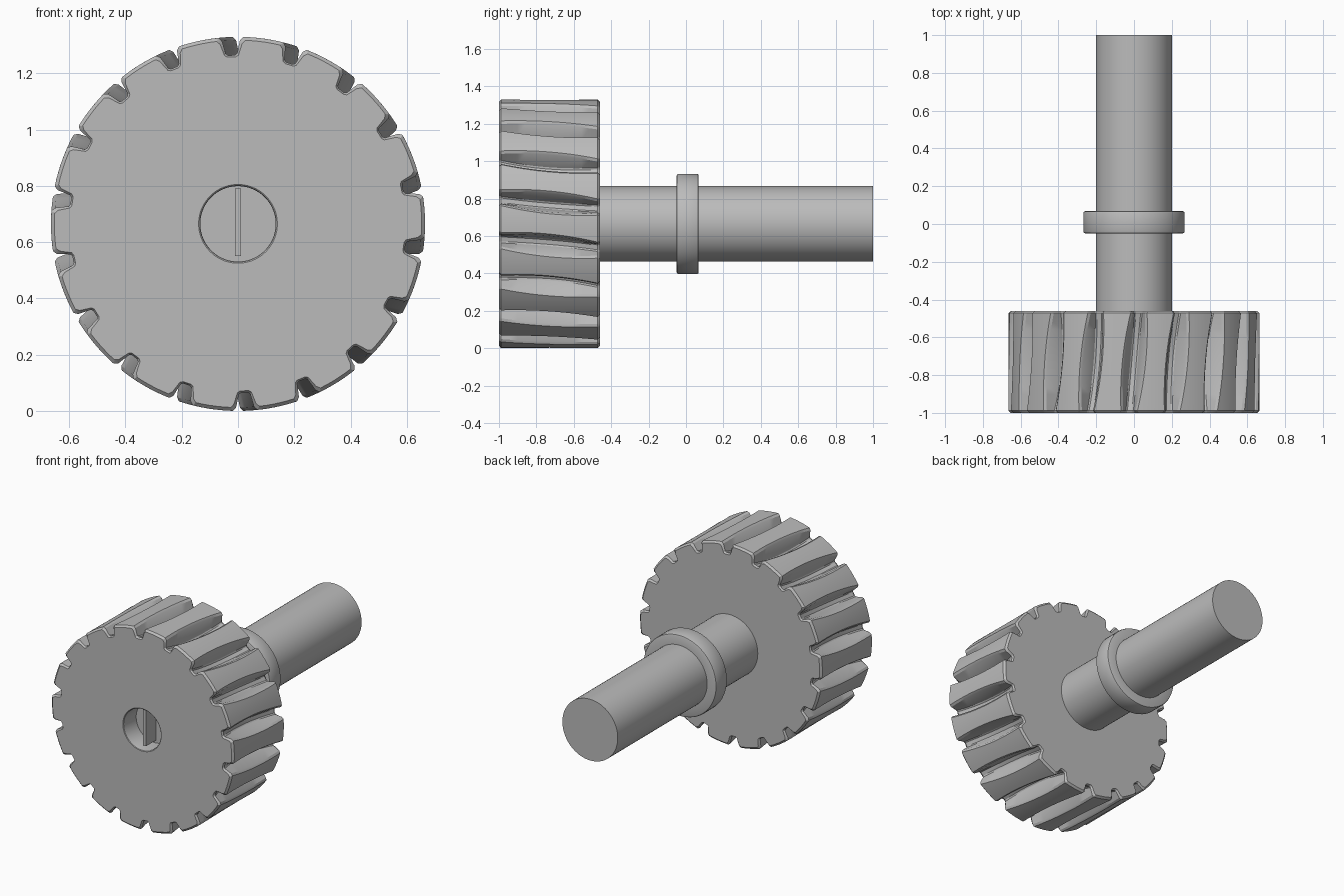
import bpy, bmesh, math

if "Cube" in bpy.data.objects:
    bpy.data.objects.remove(bpy.data.objects["Cube"], do_unlink=True)

R = 0.665            # head radius, also the height of the axis
FRONT, BACK = -1.0, -0.46
GROOVES = 18
STATIONS = 12
EDGE = 0.012         # edge rounding of the teeth

grey = bpy.data.materials.new("plain grey")
grey.use_nodes = True
colour = (0.5, 0.5, 0.5, 1)
grey.diffuse_color = colour
grey.node_tree.nodes["Principled BSDF"].inputs["Base Color"].default_value = colour


def loft(name, rings):
    """Skin rings of (angle, radius, y) points around the main axis and cap both ends."""
    bm = bmesh.new()
    loops = [[bm.verts.new((r * math.cos(a), y, R + r * math.sin(a))) for a, r, y in ring]
             for ring in rings]
    n = len(loops[0])
    for lo, hi in zip(loops, loops[1:]):
        for i in range(n):
            j = (i + 1) % n
            bm.faces.new((lo[i], lo[j], hi[j], hi[i]))
    bm.faces.new(loops[0])
    bm.faces.new(loops[-1])
    bmesh.ops.recalc_face_normals(bm, faces=bm.faces)
    return finish(name, bm)


def finish(name, bm):
    mesh = bpy.data.meshes.new(name)
    bm.to_mesh(mesh)
    bm.free()
    mesh.materials.append(grey)
    obj = bpy.data.objects.new(name, mesh)
    bpy.context.collection.objects.link(obj)
    bpy.ops.object.select_all(action="DESELECT")
    obj.select_set(True)
    bpy.context.view_layer.objects.active = obj
    bpy.ops.object.shade_smooth_by_angle(angle=math.radians(28))
    return obj


def turned(name, profile, sides=64):
    angles = [math.tau * i / sides for i in range(sides)]
    return loft(name, [[(a, r, y) for a in angles] for r, y in profile])


def tooth_ring(u, y, inset=0.0):
    """Outline of the head at u (-1 front, 1 back): slanted grooves, widest and deepest midway."""
    bulge = 1 - u * u
    top = R - inset
    width = 0.032 + 0.018 * bulge + inset * 0.6
    floor = 0.02 + inset * 0.4
    bottom = R - 0.065 - 0.035 * bulge - inset * 0.5
    groove = [(-width - EDGE, top), (-width, top - EDGE), (-floor, bottom + 0.006),
              (-floor * 0.6, bottom), (floor * 0.6, bottom), (floor, bottom + 0.006),
              (width, top - EDGE), (width + EDGE, top)]
    pitch = math.tau / GROOVES
    start = (width + EDGE) / top
    ring = []
    for k in range(GROOVES):
        c = math.pi / 2 - math.radians(2.2) * u + k * pitch
        ring += [(c + t / r, r, y) for t, r in groove]
        for s in range(1, 5):
            ring.append((c + start + (pitch - 2 * start) * s / 5, top, y))
    return ring


# Grooved head, with a round recess in the front face
front = tooth_ring(-1, FRONT, EDGE)
recess = [(0.5, FRONT), (0.14, FRONT), (0.136, FRONT + 0.003), (0.134, FRONT + 0.01), (0.134, FRONT + 0.13)]
rings = [[(a, r, y) for a, _, _ in front] for r, y in reversed(recess)]
rings.append(front)
for i in range(STATIONS + 1):
    u = -1 + 2 * i / STATIONS
    y = (FRONT + BACK) / 2 + u * ((BACK - FRONT) / 2 - EDGE)
    rings.append(tooth_ring(u, y))
back = tooth_ring(1, BACK, EDGE)
rings += [back, [(a, 0.5, BACK) for a, _, _ in back], [(a, 0.15, BACK) for a, _, _ in back]]
loft("grooved_head", rings)

# Upright blade standing in the recess
bm = bmesh.new()
bmesh.ops.create_cube(bm, size=1)
for v in bm.verts:
    v.co = (v.co.x * 0.022, -0.92 + v.co.y * 0.11, R + 0.005 + v.co.z * 0.24)
finish("recess_blade", bm)

# Shaft and its collar
turned("shaft", [(0.202, BACK - 0.02), (0.202, 1.0)])
turned("collar", [(0.19, -0.05), (0.258, -0.05), (0.265, -0.047), (0.268, -0.04),
                  (0.268, 0.058), (0.265, 0.065), (0.258, 0.068), (0.19, 0.068)])
